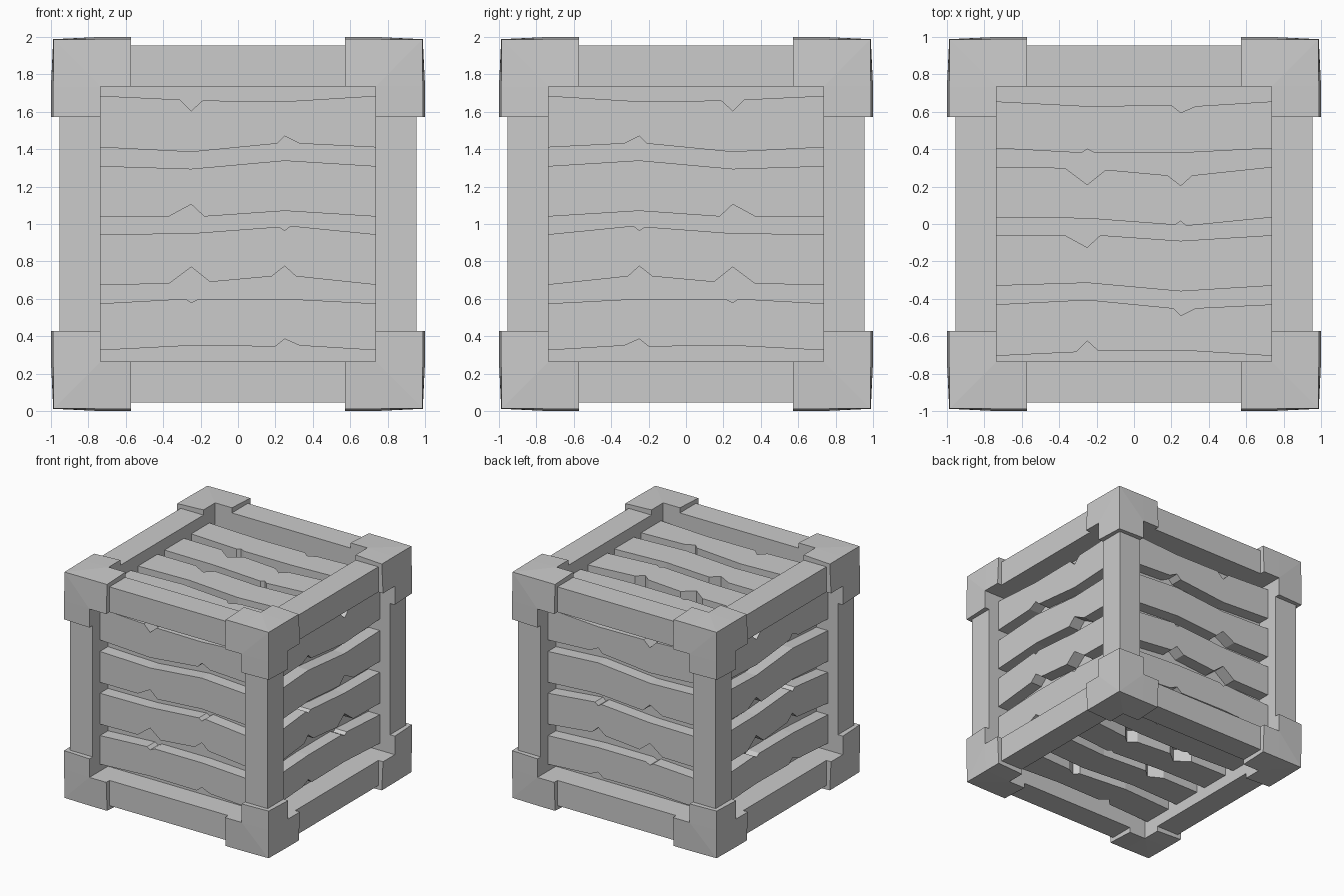
import bpy, bmesh
from itertools import product

if "Cube" in bpy.data.objects:
    bpy.data.objects.remove(bpy.data.objects["Cube"])

mat = bpy.data.materials.new("plain grey")
mat.diffuse_color = (0.6, 0.6, 0.6, 1)
mat.use_nodes = True
mat.node_tree.nodes["Principled BSDF"].inputs["Base Color"].default_value = mat.diffuse_color

IN, BEAM, OUT, ARM = 0.735, 0.955, 1.0, 0.573   # distances from the crate centre
PANEL, PLANK = 0.745, 0.855


def finish(name, bm):
    bmesh.ops.recalc_face_normals(bm, faces=bm.faces)
    me = bpy.data.meshes.new(name)
    bm.to_mesh(me)
    bm.free()
    me.materials.append(mat)
    ob = bpy.data.objects.new(name, me)
    ob.location.z = 1
    bpy.context.collection.objects.link(ob)


def box(name, lo, hi):
    bm = bmesh.new()
    bmesh.ops.create_cube(bm, size=1)
    for v in bm.verts:
        v.co = [(a + b) / 2 + c * (b - a) for a, b, c in zip(lo, hi, v.co)]
    finish(name, bm)


# closed inner box behind the planks
box("inner_box", (-PANEL,) * 3, (PANEL,) * 3)

# twelve frame beams along the cube edges
for axis in range(3):
    for s, t in product((-1, 1), repeat=2):
        lo, hi = [-0.6] * 3, [0.6] * 3
        for k, sign in (((axis + 1) % 3, s), ((axis + 2) % 3, t)):
            lo[k], hi[k] = sorted((sign * IN, sign * BEAM))
        box("frame_beam", lo, hi)

# eight three-armed corner brackets with softened outer edges
for signs in product((-1, 1), repeat=3):
    bm = bmesh.new()
    bmesh.ops.create_cube(bm, size=1)
    for v in bm.verts:
        v.co = [OUT if c > 0 else IN for c in v.co]
    bm.normal_update()
    inner = [f for f in bm.faces if min(f.normal) < -0.5]
    arms = bmesh.ops.extrude_discrete_faces(bm, faces=inner)["faces"]
    for f in arms:
        k = min(range(3), key=lambda i: f.normal[i])
        for v in f.verts:
            v.co[k] = ARM
    bmesh.ops.remove_doubles(bm, verts=bm.verts, dist=0.0005)
    # fold each outer square along its diagonal
    tip = next(v for v in bm.verts if min(v.co) > 0.99)
    for f in list(tip.link_faces):
        far = max(f.verts, key=lambda v: (v.co - tip.co).length)
        bmesh.ops.connect_vert_pair(bm, verts=[tip, far])
    for v in bm.verts:
        n = sum(c > 0.99 for c in v.co)
        r = (0, 1.0, 0.988, 0.986)[n]
        v.co = [s * (r if c > 0.99 else c) for s, c in zip(signs, v.co)]
    finish("corner_bracket", bm)

# warped, chipped planks: upper edge and lower edge (across, height)
E = 0.735
planks = [
    ([(-E, 1.685), (-.31, 1.665), (-.25, 1.605), (-.19, 1.66), (.25, 1.655), (E, 1.685)],
     [(-E, 1.41), (-.25, 1.385), (.21, 1.43), (.25, 1.47), (.33, 1.43), (E, 1.41)]),
    ([(-E, 1.31), (-.25, 1.295), (.25, 1.34), (E, 1.31)],
     [(-E, 1.04), (-.37, 1.04), (-.25, 1.105), (-.18, 1.04), (.25, 1.07), (E, 1.04)]),
    ([(-E, .945), (-.25, .95), (.22, .985), (.25, .965), (.28, .99), (E, .945)],
     [(-E, .675), (-.37, .68), (-.25, .77), (-.15, .69), (.18, .72), (.25, .775), (.31, .72), (E, .675)]),
    ([(-E, .575), (-.28, .6), (-.25, .58), (-.21, .6), (.25, .6), (E, .575)],
     [(-E, .325), (-.25, .35), (.2, .345), (.25, .385), (.33, .35), (E, .325)]),
]

# the same four planks laid on each of the six sides
sides = {
    "front": lambda u, v, d: (u, -d, v),
    "back": lambda u, v, d: (u, d, v),
    "right": lambda u, v, d: (d, -u, v),
    "left": lambda u, v, d: (-d, -u, v),
    "top": lambda u, v, d: (u, -v - 0.02, d),
    "bottom": lambda u, v, d: (u, -v - 0.02, -d),
}
for side, place in sides.items():
    for upper, lower in planks:
        outline = upper + lower[::-1]
        bm = bmesh.new()
        rings = [[bm.verts.new(place(u, z - 1, d)) for u, z in outline]
                 for d in (PLANK, PANEL - 0.01)]
        for ring in rings:
            bm.faces.new(ring)
        for i in range(len(outline)):
            a, b = rings
            bm.faces.new((a[i - 1], a[i], b[i], b[i - 1]))
        finish(side + "_plank", bm)
